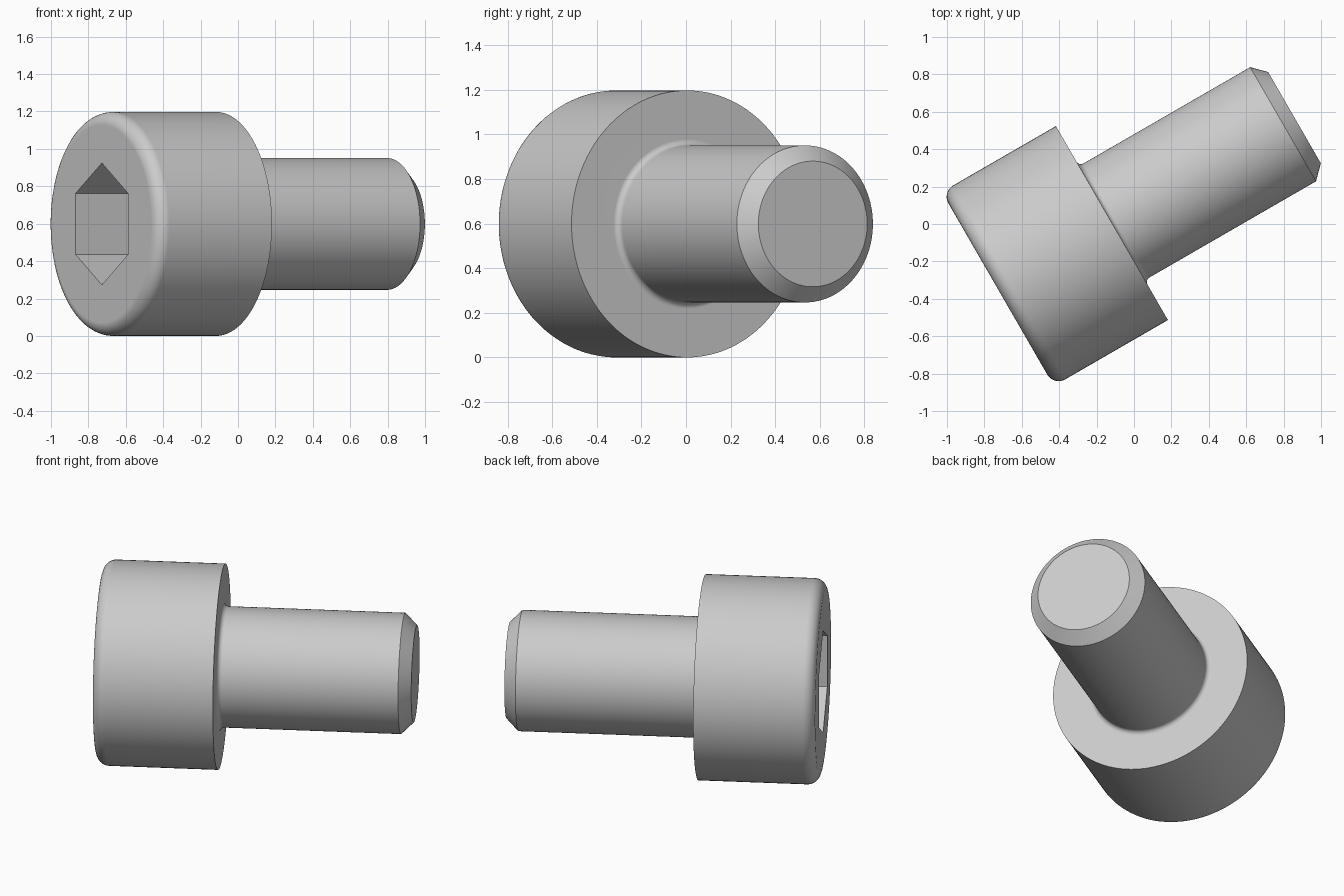
import bpy, bmesh
from math import radians, sin, cos, pi
from mathutils import Matrix

if "Cube" in bpy.data.objects:
    bpy.data.objects.remove(bpy.data.objects["Cube"], do_unlink=True)

UNIT = 0.1409                      # size of one design unit
HEAD_R, HEAD_H = 4.25, 5.0
SHANK_R, SHANK_L = 2.5, 8.0
ROUND, FILLET, CHAMFER = 0.5, 0.2, 0.5
HEX_R, HEX_DEPTH = 4 / 3 ** 0.5, 2.5
SIDES = 128

steel = bpy.data.materials.new("steel grey")
steel.use_nodes = True
grey = (0.6, 0.6, 0.6, 1)
steel.diffuse_color = grey
steel.node_tree.nodes["Principled BSDF"].inputs["Base Color"].default_value = grey


def make_object(name, bm):
    """Turn a bmesh built along x into an object, turned in plan."""
    bmesh.ops.recalc_face_normals(bm, faces=bm.faces)
    bmesh.ops.scale(bm, vec=(UNIT,) * 3, verts=bm.verts)
    mesh = bpy.data.meshes.new(name)
    bm.to_mesh(mesh)
    bm.free()
    mesh.materials.append(steel)
    obj = bpy.data.objects.new(name, mesh)
    bpy.context.collection.objects.link(obj)
    obj.location = (-0.118, 0.005, HEAD_R * UNIT)
    obj.rotation_euler.z = radians(30)
    return obj


def arc(cx, cr, radius, start, end, steps=8):
    """Quarter-round points as (axial, radial) pairs."""
    angles = [radians(start + (end - start) * i / steps) for i in range(steps + 1)]
    return [(cx + radius * cos(a), cr + radius * sin(a)) for a in angles]


# Bolt body: half profile from the head face to the tip, spun about x
profile = arc(ROUND - HEAD_H, HEAD_R - ROUND, ROUND, 180, 90)
profile += [(0, HEAD_R)]
profile += arc(FILLET, SHANK_R + FILLET, FILLET, 180, 270)
profile += [(SHANK_L - CHAMFER, SHANK_R), (SHANK_L, SHANK_R - CHAMFER)]

bm = bmesh.new()
verts = [bm.verts.new((x, 0, r)) for x, r in profile]
edges = [bm.edges.new(pair) for pair in zip(verts, verts[1:])]
bmesh.ops.spin(bm, geom=verts + edges, cent=(0, 0, 0), axis=(1, 0, 0),
               angle=2 * pi, steps=SIDES)
bmesh.ops.remove_doubles(bm, verts=bm.verts, dist=0.0005)
bmesh.ops.holes_fill(bm, edges=[e for e in bm.edges if e.is_boundary], sides=0)
bolt = make_object("socket_head_bolt", bm)

# Hexagonal socket: cutter with a corner at the top
bm = bmesh.new()
ring = [bm.verts.new((-HEAD_H - 1, HEX_R * sin(i * pi / 3), HEX_R * cos(i * pi / 3)))
        for i in range(6)]
face = bm.faces.new(ring)
wall = bmesh.ops.extrude_face_region(bm, geom=[face])["geom"]
bmesh.ops.translate(bm, vec=(HEX_DEPTH + 1, 0, 0),
                    verts=[v for v in wall if isinstance(v, bmesh.types.BMVert)])
if face.is_valid and len(bm.faces) < 8:
    bmesh.ops.holes_fill(bm, edges=[e for e in bm.edges if e.is_boundary], sides=0)
cutter = make_object("socket_cutter", bm)
cutter.hide_render = True

cut = bolt.modifiers.new("socket", "BOOLEAN")
cut.operation = "DIFFERENCE"
cut.solver = "EXACT"
cut.object = cutter

bpy.ops.object.select_all(action="DESELECT")
bolt.select_set(True)
bpy.context.view_layer.objects.active = bolt
bpy.ops.object.modifier_apply(modifier=cut.name)
bpy.data.objects.remove(cutter, do_unlink=True)

# Smooth rounds, crisp edges and flat end faces
bpy.ops.object.shade_smooth_by_angle(angle=radians(30))
weighted = bolt.modifiers.new("flat_faces", "WEIGHTED_NORMAL")
weighted.keep_sharp = True
